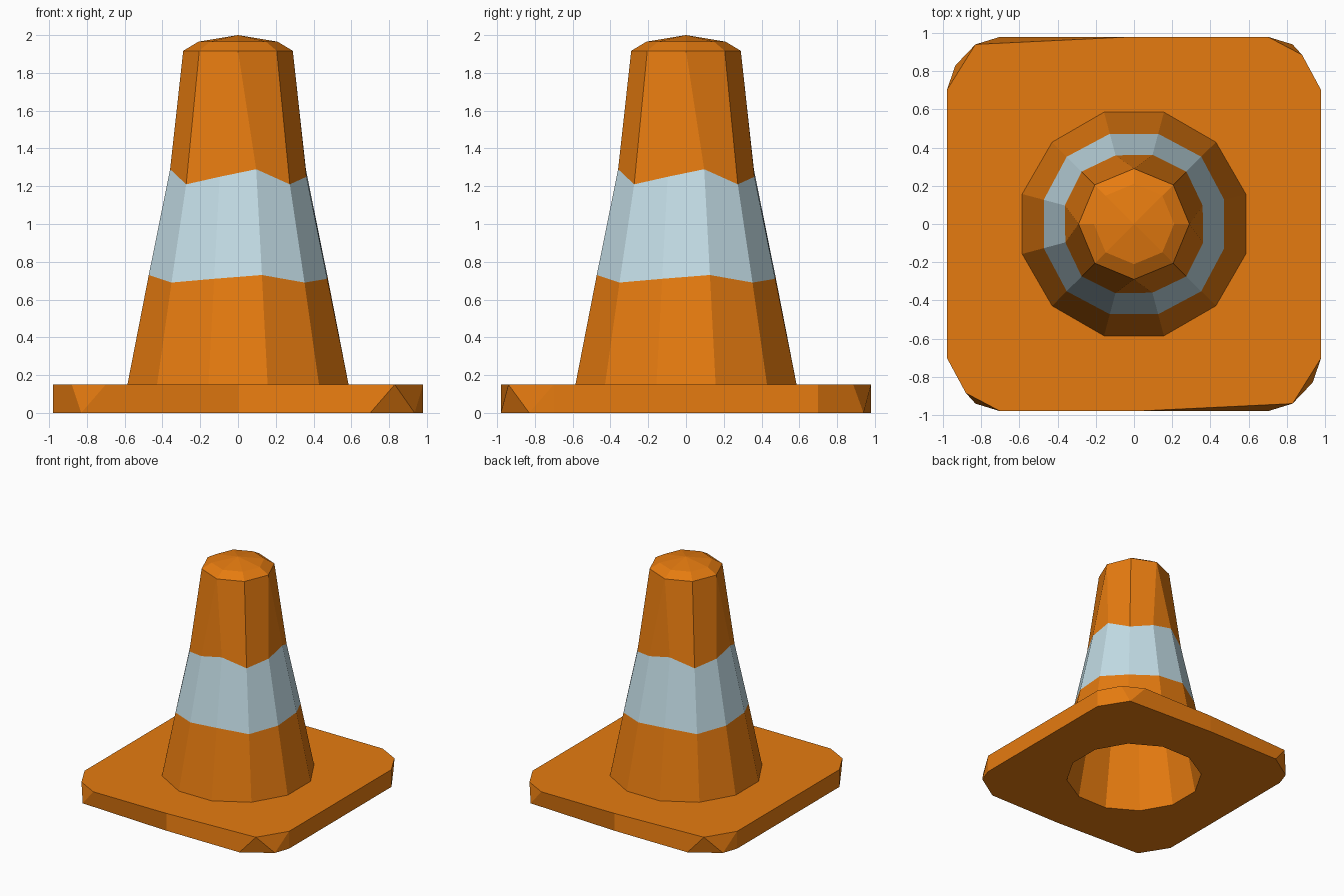
import bpy, bmesh, math

if "Cube" in bpy.data.objects:
    bpy.data.objects.remove(bpy.data.objects["Cube"])


def material(name, rgb):
    m = bpy.data.materials.new(name)
    m.diffuse_color = (*rgb, 1)
    m.use_nodes = True
    m.node_tree.nodes["Principled BSDF"].inputs["Base Color"].default_value = m.diffuse_color
    return m


bm = bmesh.new()


def ring(n, start, radii, heights):
    """Ring of n vertices; radii and heights repeat around it."""
    out = []
    for i in range(n):
        a = math.radians(start + 360 * i / n)
        r, z = radii[i % len(radii)], heights[i % len(heights)]
        out.append(bm.verts.new((r * math.cos(a), r * math.sin(a), z)))
    return out


def bridge(lo, hi, mat=0):
    n = len(lo)
    for i in range(n):
        j = (i + 1) % n
        bm.faces.new((lo[i], lo[j], hi[j], hi[i])).material_index = mat


def fill_between(a, b):
    edges = []
    for loop in (a, b):
        for i in range(len(loop)):
            pair = (loop[i - 1], loop[i])
            edges.append(bm.edges.get(pair) or bm.edges.new(pair))
    bmesh.ops.triangle_fill(bm, use_beauty=True, edges=edges)


# Square foot: half outlines, turned by 180 degrees for the other half
top_half = [(-.98, -.7), (-.88, -.885), (-.7, -.98), (0, -.98), (.83, -.94), (.98, -.7)]
low_half = [(-.98, -.7), (-.83, -.94), (0, -.98), (.7, -.98), (.935, -.83), (.98, -.7)]
T = [bm.verts.new((s * x, s * y, .15)) for s in (1, -1) for x, y in top_half]
L = [bm.verts.new((s * x, s * y, 0)) for s in (1, -1) for x, y in low_half]
for k in (0, 6):
    t = [T[(k + i) % 12] for i in range(7)]
    l = [L[(k + i) % 12] for i in range(7)]
    for f in ((t[0], t[1], l[1], l[0]), (t[1], t[2], l[1]),
              (t[2], t[3], l[2], l[1]), (t[3], t[4], l[3], l[2]),
              (t[4], l[4], l[3]), (t[4], t[5], l[4]),
              (t[5], l[5], l[4]), (t[5], t[6], l[6], l[5])):
        bm.faces.new(f)

# Cone body, twelve sided, with the pale stripe between slanted edges
foot = ring(12, 45, [.606], [.15])
stripe_low = ring(12, 45, [.498, .489, .489], [.69, .71, .73])
stripe_top = ring(12, 45, [.388, .375, .372], [1.21, 1.25, 1.29])
bridge(foot, stripe_low)
bridge(stripe_low, stripe_top, 1)

# Upper body narrows from twelve sides to eight
rim = ring(8, 45, [.29], [1.917])
for q in range(4):
    a = [stripe_top[(3 * q + i) % 12] for i in range(4)]
    b = [rim[(2 * q + i) % 8] for i in range(3)]
    bm.faces.new((a[0], a[1], b[1], b[0]))
    bm.faces.new((a[1], a[2], b[1]))
    bm.faces.new((a[2], a[3], b[2], b[1]))

# Shallow domed tip
dome = ring(8, 45, [.21], [1.965])
bridge(rim, dome)
apex = bm.verts.new((0, 0, 2))
for i in range(8):
    bm.faces.new((dome[i - 1], dome[i], apex))

# Hollow inside, open at the bottom
hole = ring(12, 45, [.555], [0])
inner_mid = ring(12, 45, [.32], [1.25])
inner_top = ring(12, 45, [.24], [1.87])
bridge(hole, inner_mid)
bridge(inner_mid, inner_top)
bm.faces.new(inner_top)

# Upper and lower surfaces of the foot
fill_between(T, foot)
fill_between(L, hole)

bmesh.ops.recalc_face_normals(bm, faces=bm.faces[:])
mesh = bpy.data.meshes.new("traffic_cone")
bm.to_mesh(mesh)
bm.free()
mesh.materials.append(material("orange", (.79, .198, .005)))
mesh.materials.append(material("pale_blue_grey", (.55, .73, .80)))
cone = bpy.data.objects.new("traffic_cone", mesh)
bpy.context.collection.objects.link(cone)
